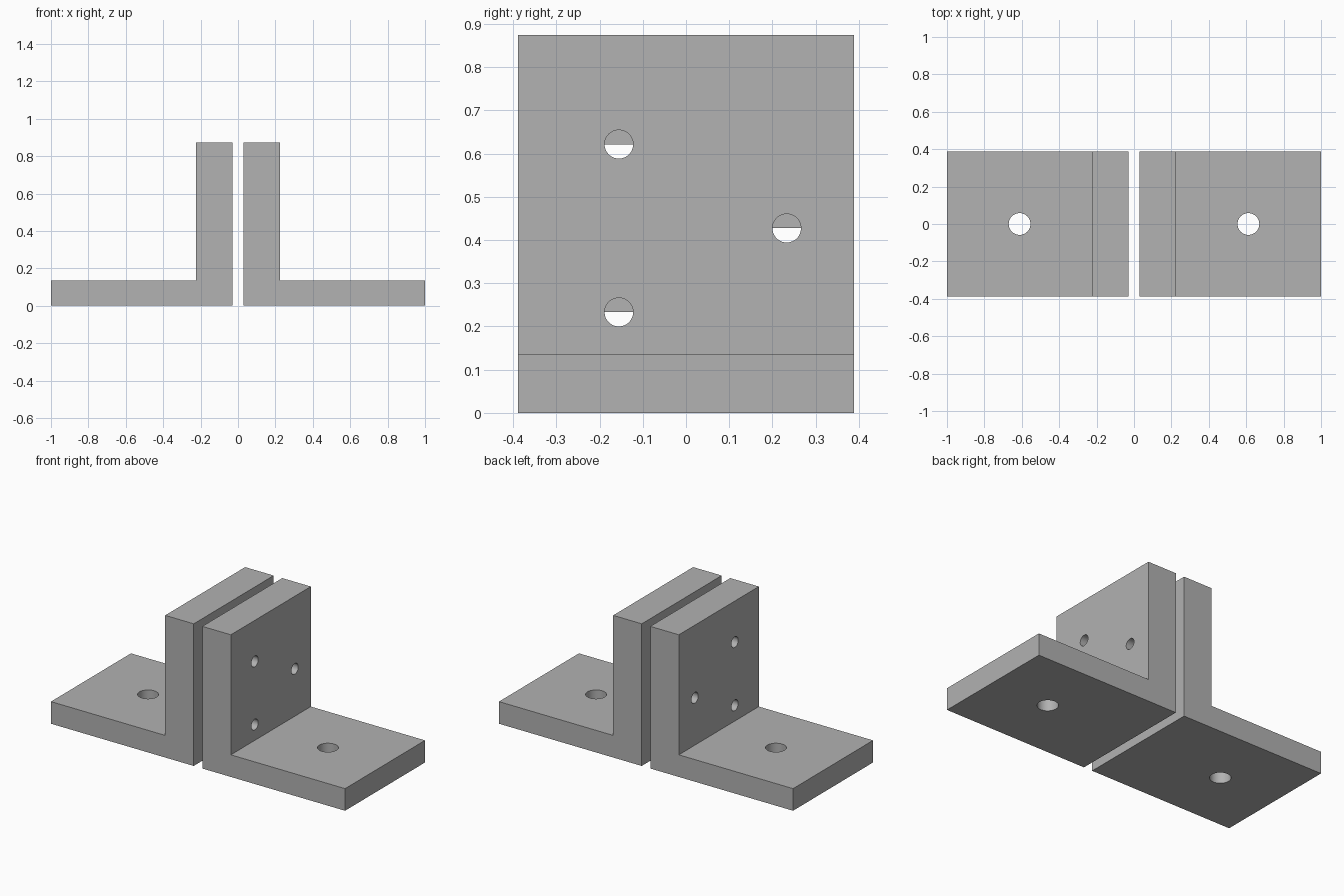
import bpy, bmesh
from math import sin, cos, pi
from mathutils import Vector

if "Cube" in bpy.data.objects:
    bpy.data.objects.remove(bpy.data.objects["Cube"])

U = 2 / 103                      # design unit: overall width is 103 units
GAP, WALL, END = 1.5, 11.5, 51.5  # inner face, outer wall face, foot end
DEPTH, HEIGHT, FOOT = 20, 45, 7
WALL_HOLES = [(-8, 12), (-8, 32), (12, 22)]

grey = bpy.data.materials.new("plain grey")
grey.use_nodes = True
grey.diffuse_color = (0.445, 0.445, 0.445, 1)
grey.node_tree.nodes["Principled BSDF"].inputs["Base Color"].default_value = grey.diffuse_color


def prism(name, points, sweep):
    """Extrude a closed outline along a vector, all in design units."""
    bm = bmesh.new()
    face = bm.faces.new([bm.verts.new(Vector(p) * U) for p in points])
    grown = bmesh.ops.extrude_face_region(bm, geom=[face], use_keep_orig=True)
    moved = [v for v in grown["geom"] if isinstance(v, bmesh.types.BMVert)]
    bmesh.ops.translate(bm, verts=moved, vec=Vector(sweep) * U)
    bmesh.ops.recalc_face_normals(bm, faces=bm.faces)
    mesh = bpy.data.meshes.new(name)
    bm.to_mesh(mesh)
    bm.free()
    mesh.materials.append(grey)
    obj = bpy.data.objects.new(name, mesh)
    bpy.context.collection.objects.link(obj)
    return obj


def arc(radius, steps, span=2 * pi):
    count = steps if span == 2 * pi else steps + 1
    return [(radius * cos(span * i / steps), radius * sin(span * i / steps)) for i in range(count)]


def cut(body, cutter):
    mod = body.modifiers.new("hole", "BOOLEAN")
    mod.operation, mod.solver, mod.object = "DIFFERENCE", "EXACT", cutter
    bpy.context.view_layer.objects.active = body
    bpy.ops.object.modifier_apply(modifier=mod.name)
    bpy.data.objects.remove(cutter)


for side, label in ((1, "left"), (-1, "right")):
    # L-shaped bracket
    outline = [(GAP, 0), (END, 0), (END, FOOT), (WALL, FOOT), (WALL, HEIGHT), (GAP, HEIGHT)]
    bracket = prism(label + "_bracket", [(side * x, -DEPTH, z) for x, z in outline],
                    (0, 2 * DEPTH, 0))

    # Mounting hole through the foot
    middle = side * (WALL + END) / 2
    cut(bracket, prism("foot_cutter", [(middle + a, b, -1) for a, b in arc(3, 48)],
                       (0, 0, FOOT + 2)))

    # Three holes through the upright, each half closed at the inner face
    for i, (y, z) in enumerate(WALL_HOLES):
        cut(bracket, prism("wall_cutter", [(side * (GAP - 1), y + a, z + b) for a, b in arc(1.7, 48)],
                           (side * (WALL - GAP + 2), 0, 0)))
        prism(f"{label}_hole_lip_{i + 1}",
              [(side * GAP, y + a, z + b) for a, b in arc(1.7, 24, pi)], (side * 0.2, 0, 0))

    # Smooth hole walls, crisp edges
    bpy.ops.object.select_all(action="DESELECT")
    bracket.select_set(True)
    bpy.context.view_layer.objects.active = bracket
    bpy.ops.object.shade_smooth_by_angle()
